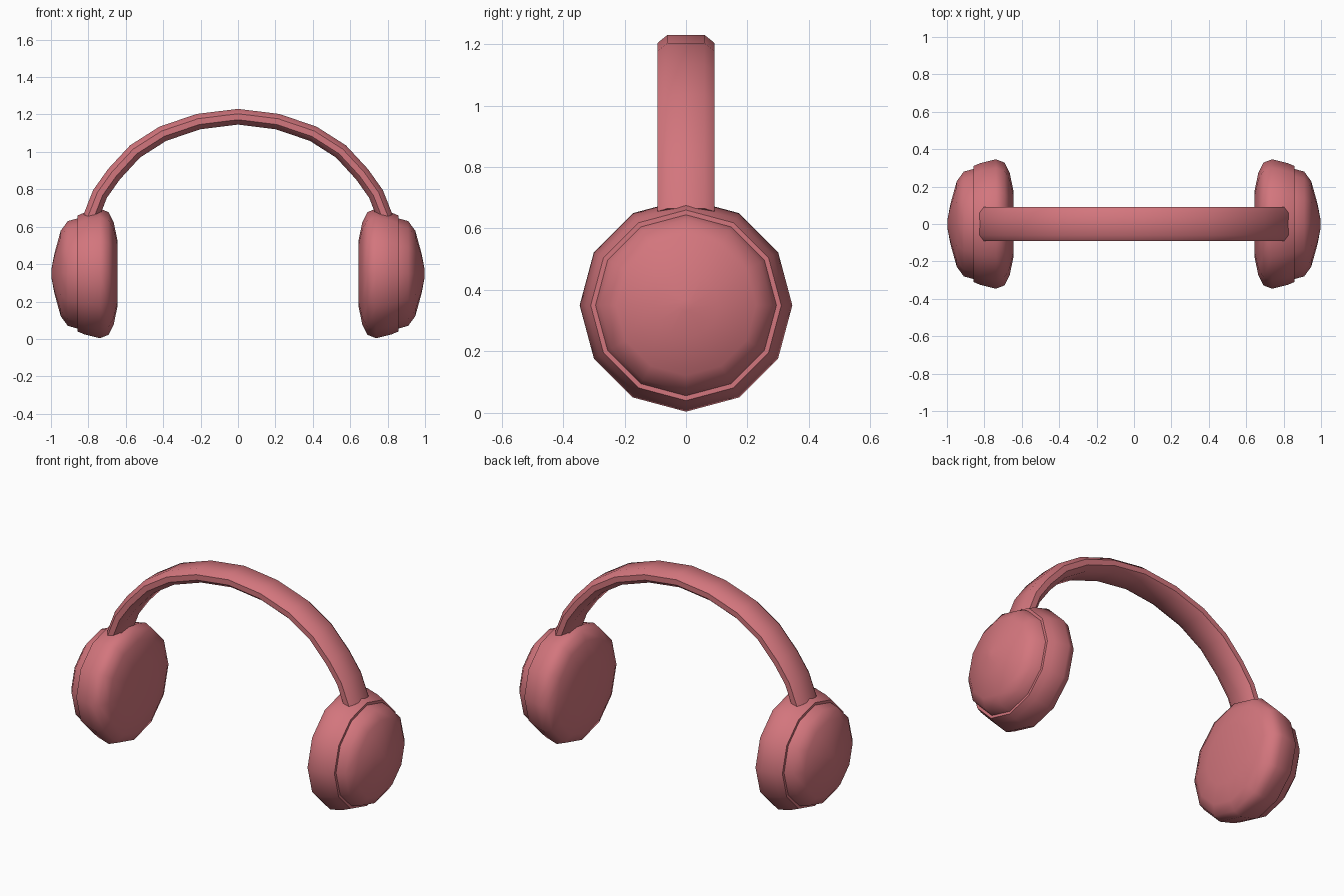
import bpy, bmesh, math
from mathutils import Vector

if "Cube" in bpy.data.objects:
    bpy.data.objects.remove(bpy.data.objects["Cube"])

rose = bpy.data.materials.new("dusty rose")
rose.diffuse_color = (0.65, 0.18, 0.205, 1)
rose.use_nodes = True
rose.node_tree.nodes["Principled BSDF"].inputs["Base Color"].default_value = rose.diffuse_color


def finish(name, bm, angle):
    bmesh.ops.recalc_face_normals(bm, faces=bm.faces)
    me = bpy.data.meshes.new(name)
    bm.to_mesh(me)
    bm.free()
    me.materials.append(rose)
    ob = bpy.data.objects.new(name, me)
    bpy.context.collection.objects.link(ob)
    bpy.ops.object.select_all(action='DESELECT')
    ob.select_set(True)
    bpy.context.view_layer.objects.active = ob
    bpy.ops.object.shade_smooth_by_angle(angle=math.radians(angle))
    return ob


def loft(bm, rings):
    """Skin a list of closed rings and cap both ends."""
    loops = [[bm.verts.new(p) for p in r] for r in rings]
    n = len(loops[0])
    for a, b in zip(loops, loops[1:]):
        for i in range(n):
            j = (i + 1) % n
            bm.faces.new((a[i], a[j], b[j], b[i]))
    bm.faces.new(loops[0])
    bm.faces.new(loops[-1])


def turned(name, profile, side):
    """Twelve-sided part turned about the sideways axis of the ear."""
    bm = bmesh.new()
    loft(bm, [[(side * x, r * math.sin(k * math.pi / 6), 0.35 + r * math.cos(k * math.pi / 6))
               for k in range(12)] for x, r in profile])
    finish(name, bm, 50)


# ear cushions and outer cups
cushion = [(0.643, 0.17), (0.665, 0.275), (0.692, 0.328), (0.738, 0.346),
           (0.82, 0.326), (0.858, 0.31)]
cup = [(0.852, 0.296), (0.91, 0.28), (0.948, 0.228), (0.982, 0.105), (0.998, 0.02)]
for side, label in ((-1, "left"), (1, "right")):
    turned(label + "_ear_cushion", cushion, side)
    turned(label + "_ear_cup", cup, side)

# headband: chamfered strip swept along an arch (outer edge points)
half = [(0.22, 1.203), (0.42, 1.135), (0.577, 1.035), (0.695, 0.908),
        (0.775, 0.795), (0.826, 0.665)]
arch = [(-x, z) for x, z in reversed(half)] + [(0, 1.23)] + half
section = [(-0.06, 0), (0.06, 0), (0.092, -0.026), (0.092, -0.058),
           (0.06, -0.084), (-0.06, -0.084), (-0.092, -0.058), (-0.092, -0.026)]
rings = []
for i, (x, z) in enumerate(arch):
    p, q = arch[max(i - 1, 0)], arch[min(i + 1, len(arch) - 1)]
    t = Vector((q[0] - p[0], 0, q[1] - p[1])).normalized()
    n = Vector((-t.z, 0, t.x))
    rings.append([Vector((x, y, z)) + n * d for y, d in section])
bm = bmesh.new()
loft(bm, rings)
finish("headband", bm, 50)
